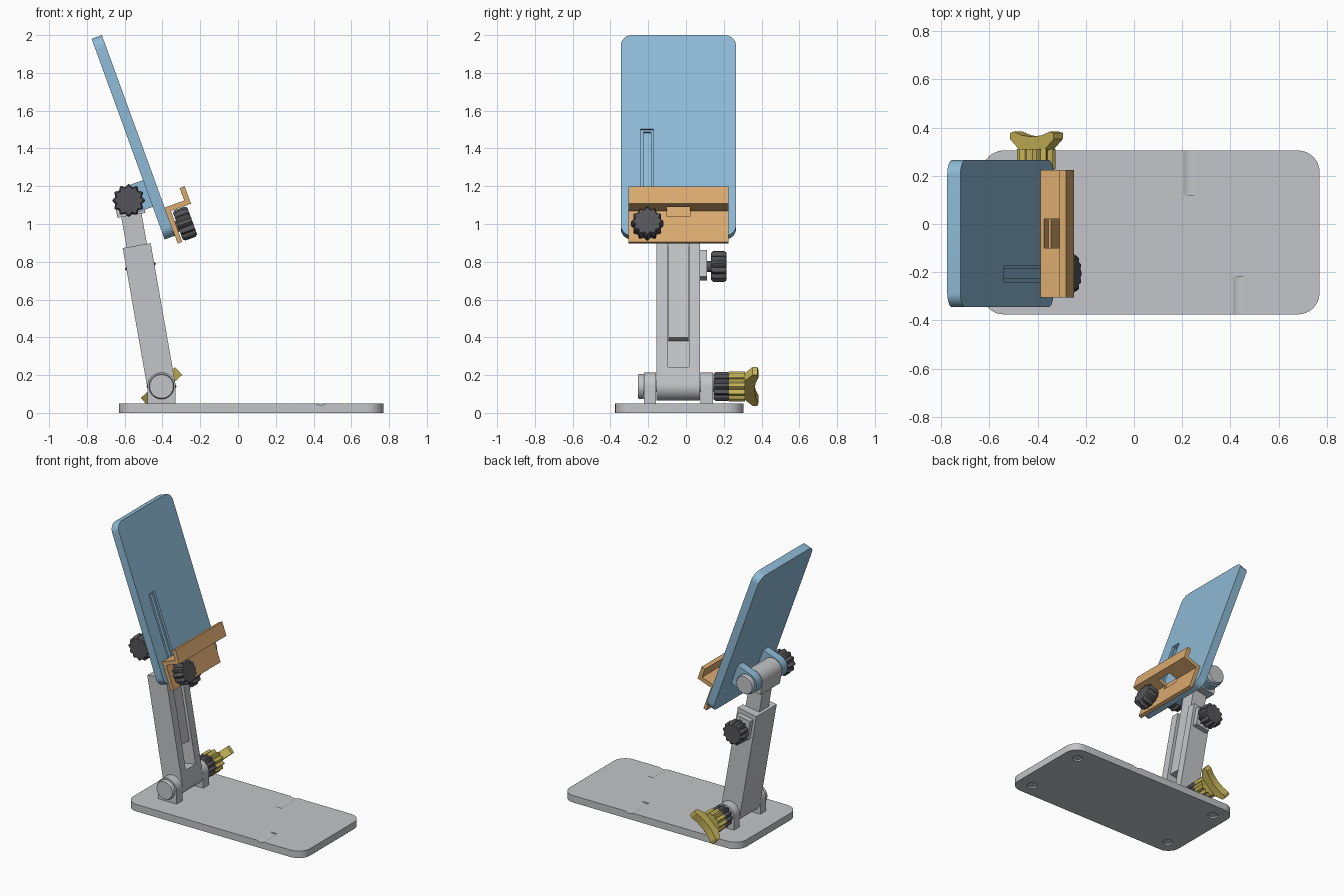
import bpy, bmesh
from math import sin, cos, pi, radians
from mathutils import Vector

if "Cube" in bpy.data.objects:
    bpy.data.objects.remove(bpy.data.objects["Cube"])


def material(name, rgb):
    m = bpy.data.materials.new(name)
    m.use_nodes = True
    m.diffuse_color = (*rgb, 1)
    m.node_tree.nodes["Principled BSDF"].inputs["Base Color"].default_value = (*rgb, 1)
    return m


GREY = material("light grey", (0.55, 0.56, 0.58))
BLUE = material("soft blue", (0.27, 0.49, 0.67))
ORANGE = material("warm orange", (0.70, 0.40, 0.16))
YELLOW = material("mustard yellow", (0.57, 0.46, 0.10))
DARK = material("charcoal", (0.09, 0.09, 0.10))
X, Y, Z = Vector((1, 0, 0)), Vector((0, 1, 0)), Vector((0, 0, 1))


def tilted(deg):
    """Outward normal and upward direction of a part leaning towards -x."""
    a = radians(deg)
    return Vector((cos(a), 0, sin(a))), Vector((-sin(a), 0, cos(a)))


def prism(name, pts, rings, frame, mat):
    """Loft a 2D outline along the frame's third axis; rings are (distance, scale)."""
    o, u, v, w = frame
    bm = bmesh.new()
    loops = [[bm.verts.new(o + u * p * k + v * q * k + w * d) for p, q in pts] for d, k in rings]
    n = len(pts)
    for a, b in zip(loops, loops[1:]):
        for i in range(n):
            j = (i + 1) % n
            bm.faces.new((a[i], a[j], b[j], b[i]))
    bm.faces.new(loops[0])
    bm.faces.new(loops[-1])
    bmesh.ops.recalc_face_normals(bm, faces=bm.faces)
    me = bpy.data.meshes.new(name)
    bm.to_mesh(me)
    bm.free()
    me.materials.append(mat)
    ob = bpy.data.objects.new(name, me)
    bpy.context.collection.objects.link(ob)
    return ob


def span(a, b):
    return [(a, 1), (b, 1)]


def soft(a, b, k=0.88, c=0.012):
    """Rings with chamfered ends."""
    return [(a, k), (a + c, 1), (b - c, 1), (b, k)]


def cut(ob, cutter):
    m = ob.modifiers.new("cut", "BOOLEAN")
    m.operation, m.solver, m.object = "DIFFERENCE", "EXACT", cutter
    bpy.context.view_layer.objects.active = ob
    bpy.ops.object.modifier_apply(modifier=m.name)
    bpy.data.objects.remove(cutter)


def rect(x0, x1, y0, y1, r=0.0):
    if not r:
        return [(x0, y0), (x1, y0), (x1, y1), (x0, y1)]
    corners = [(x1 - r, y1 - r), (x0 + r, y1 - r), (x0 + r, y0 + r), (x1 - r, y0 + r)]
    return [(cx + r * cos((q + i / 8) * pi / 2), cy + r * sin((q + i / 8) * pi / 2))
            for q, (cx, cy) in enumerate(corners) for i in range(9)]


def disc(r, cx=0, cy=0, n=40):
    return [(cx + r * cos(2 * pi * i / n), cy + r * sin(2 * pi * i / n)) for i in range(n)]


def tongue(r, length):
    """Half-round end at the origin, straight sides running towards -v."""
    arc = [(r * cos(pi * i / 20), r * sin(pi * i / 20)) for i in range(21)]
    return arc + [(-r, -length), (r, -length)]


def fluted(r, lobes=12):
    n = lobes * 6
    return [((r - 0.007 + 0.007 * cos(lobes * t)) * cos(t), (r - 0.007 + 0.007 * cos(lobes * t)) * sin(t))
            for t in (2 * pi * i / n for i in range(n))]


# Base plate with thumb scoops and foot recesses
flat = (Vector(), X, Y, Z)
base = prism("base_plate", rect(-0.63, 0.77, -0.375, 0.305, 0.09), span(0, 0.05), flat, GREY)
for x, y0, y1 in ((0.235, 0.12, 0.4), (0.44, -0.5, -0.22)):
    cut(base, prism("scoop", disc(0.06, x, 0.102), span(y0, y1), (Vector(), X, Z, Y), GREY))
for x in (-0.52, 0.66):
    for y in (-0.27, 0.2):
        cut(base, prism("foot_recess", disc(0.035, x, y), span(-0.05, 0.01), flat, GREY))

# Lower hinge
pivot = Vector((-0.405, 0, 0.14))
low = (pivot, X, Z, Y)
for name, y0, y1 in (("right", -0.222, -0.158), ("left", 0.078, 0.143)):
    prism("base_bracket_" + name, tongue(0.075, 0.1), span(y0, y1), low, GREY)
prism("lower_hinge_cap", disc(0.067), soft(-0.253, -0.22, 0.93, 0.008), low, GREY)
prism("lower_hinge_pin", disc(0.03), span(-0.23, 0.15), low, GREY)
prism("lower_hinge_knob", fluted(0.077), soft(0.146, 0.235), low, DARK)

# Wing handle pushed over the lower knob
prism("wing_handle_socket", fluted(0.08), span(0.228, 0.312), low, YELLOW)
along, across = tilted(42)
half = [(0, 0.362), (0.055, 0.368), (0.1, 0.383), (0.122, 0.378), (0.122, 0.352), (0.07, 0.308)]
wing = half + [(-p, q) for p, q in reversed(half[1:])]
prism("wing_handle", wing, span(-0.028, 0.028), (pivot, along, Y, across), YELLOW)

# Telescopic arm
an, at = tilted(10)
arm = (pivot, an, at, Y)
outer = prism("outer_arm", tongue(0.075, 0.757), span(-0.155, 0.075), (pivot, an, -at, Y), GREY)
cut(outer, prism("channel", rect(-0.055, 0.2, 0.09, 1), span(-0.095, 0.015), arm, GREY))
prism("inner_arm", rect(-0.054, 0.055, 0.253, 0.94), span(-0.093, 0.013), arm, GREY)
elbow = pivot + at
prism("upper_barrel", tongue(0.075, 0.08), span(-0.15, 0.07), (elbow, an, at, Y), GREY)

# Height lock on the arm
lock = (pivot + at * 0.645, an, at, Y)
prism("lock_boss", rect(-0.055, 0.055, -0.065, 0.08), span(0.07, 0.11), lock, GREY)
prism("lock_screw", disc(0.03), span(0.1, 0.145), lock, DARK)
prism("lock_knob", fluted(0.083), soft(0.133, 0.215), lock, DARK)

# Tilted back plate with stepped slot
pn, pt = tilted(20)
foot = Vector((-0.334, 0, 0.938))
face = (foot, Y, pt, pn)
plate = prism("back_plate", rect(-0.345, 0.265, 0, 1.13, 0.06), span(-0.058, 0), face, BLUE)
cut(plate, prism("slot", rect(-0.24, -0.172, 0.04, 0.6), span(-0.015, 0.1), face, BLUE))
cut(plate, prism("slot_deep", rect(-0.226, -0.186, 0.04, 0.59), span(-0.035, 0.1), face, BLUE))

# Upper hinge
up = (elbow, X, Z, Y)
for name, y0, y1 in (("right", -0.215, -0.155), ("left", 0.075, 0.135)):
    prism("plate_lug_" + name, tongue(0.075, 0.115), span(y0, y1), (elbow, pt, -pn, Y), BLUE)
prism("upper_hinge_pin", disc(0.03), span(-0.23, 0.14), up, GREY)
prism("upper_hinge_cap", disc(0.067), soft(0.134, 0.167, 0.93, 0.008), up, GREY)
prism("upper_hinge_knob", fluted(0.087), soft(-0.3, -0.218), up, DARK)

# Sliding ledge with cable opening
side = (foot, pn, pt, Y)
profile = [(0, -0.044), (0.025, -0.044), (0.025, 0.13), (0.138, 0.13),
           (0.138, 0.228), (0.11, 0.228), (0.11, 0.158), (0, 0.158)]
ledge = prism("ledge", profile, span(-0.305, 0.225), side, ORANGE)
cut(ledge, prism("cable_opening", rect(0.015, 0.09, 0.1, 0.2), span(-0.1, 0.02), side, ORANGE))
clamp = (foot + pt * 0.042 - Y * 0.205, Y, pt, pn)
prism("ledge_screw", disc(0.03), span(-0.01, 0.05), clamp, DARK)
prism("ledge_knob", fluted(0.085), soft(0.032, 0.113), clamp, DARK)

# Smooth the round parts, keep the edges sharp
for ob in bpy.context.collection.objects:
    ob.select_set(ob.type == "MESH")
bpy.context.view_layer.objects.active = base
bpy.ops.object.shade_smooth_by_angle(angle=radians(30))
